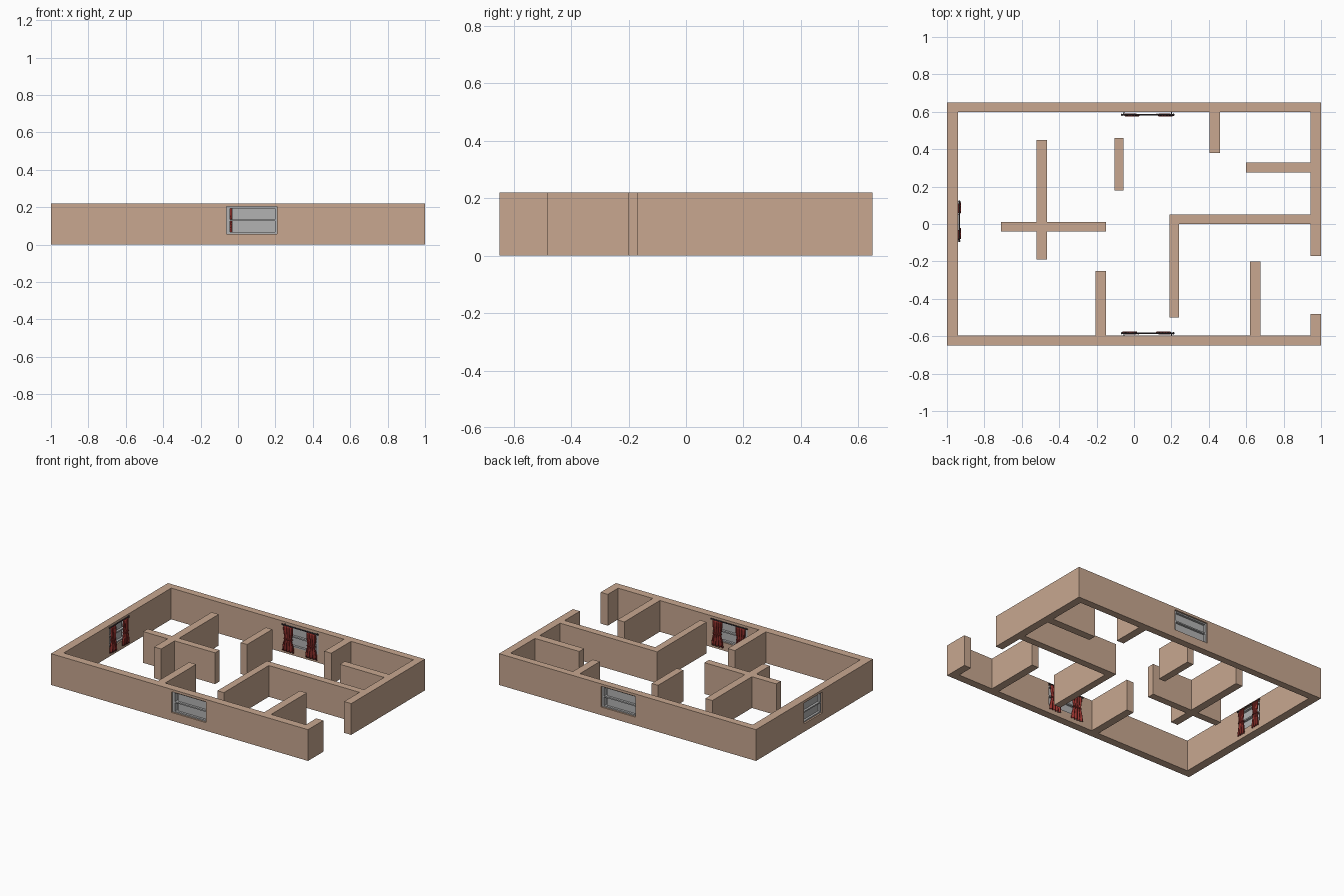
import bpy, bmesh, math
from mathutils import Matrix, Vector

if "Cube" in bpy.data.objects:
    bpy.data.objects.remove(bpy.data.objects["Cube"])

H = 0.22


def material(name, rgb):
    m = bpy.data.materials.new(name)
    m.diffuse_color = (*rgb, 1)
    m.use_nodes = True
    m.node_tree.nodes["Principled BSDF"].inputs["Base Color"].default_value = m.diffuse_color
    return m


PLASTER = material("plaster", (0.58, 0.39, 0.28))
RED = material("red_cloth", (0.28, 0.03, 0.025))
DARK = material("dark_metal", (0.05, 0.04, 0.045))
GREY = material("window_grey", (0.45, 0.45, 0.45))


def finish(name, bm, mat, matrix=Matrix()):
    bmesh.ops.recalc_face_normals(bm, faces=bm.faces)
    me = bpy.data.meshes.new(name)
    bm.to_mesh(me)
    bm.free()
    if mat:
        me.materials.append(mat)
    ob = bpy.data.objects.new(name, me)
    ob.matrix_world = matrix
    bpy.context.collection.objects.link(ob)
    return ob


def add_box(bm, x0, x1, y0, y1, z0, z1):
    m = Matrix.Translation(((x0 + x1) / 2, (y0 + y1) / 2, (z0 + z1) / 2))
    m = m @ Matrix.Diagonal((x1 - x0, y1 - y0, z1 - z0, 1))
    bmesh.ops.create_cube(bm, size=1, matrix=m)


def wall(name, outline):
    bm = bmesh.new()
    f = bm.faces.new([bm.verts.new((x, y, 0)) for x, y in outline])
    ext = bmesh.ops.extrude_face_region(bm, geom=[f])["geom"]
    top = [v for v in ext if isinstance(v, bmesh.types.BMVert)]
    bmesh.ops.translate(bm, verts=top, vec=(0, 0, H))
    # the source face stays as the floor side of the wall
    if not any(all(v.co.z < 1e-6 for v in g.verts) for g in bm.faces):
        bm.faces.new([v for v in bm.verts if v.co.z < 1e-6])
    return finish(name, bm, PLASTER)


# Outer shell with the stub walls that grow out of it, open at the doorway
shell = wall("outer_walls", [
    (1, -.48), (.945, -.48), (.945, -.595), (.675, -.595), (.675, -.2), (.62, -.2),
    (.62, -.595), (-.15, -.595), (-.15, -.25), (-.205, -.25), (-.205, -.595),
    (-.94, -.595), (-.94, .6), (.405, .6), (.405, .38), (.46, .38), (.46, .6),
    (.945, .6), (.945, .33), (.6, .33), (.6, .275), (.945, .275), (.945, .05),
    (.19, .05), (.19, -.5), (.24, -.5), (.24, 0), (.945, 0), (.945, -.17),
    (1, -.17), (1, .65), (-1, .65), (-1, -.65), (1, -.65)])

# Free-standing partitions
wall("cross_partition", [
    (-.52, -.19), (-.465, -.19), (-.465, -.04), (-.15, -.04), (-.15, .01), (-.465, .01),
    (-.465, .45), (-.52, .45), (-.52, .01), (-.71, .01), (-.71, -.04), (-.52, -.04)])
wall("short_partition", [(-.105, .18), (-.055, .18), (-.055, .46), (-.105, .46)])


def cut_opening(matrix, w, z0, z1):
    bm = bmesh.new()
    add_box(bm, -w / 2, w / 2, -0.03, 0.09, z0, z1)
    cutter = finish("opening_cutter", bm, None, matrix)
    cutter.hide_render = True
    mod = shell.modifiers.new("opening", 'BOOLEAN')
    mod.operation, mod.solver, mod.object = 'DIFFERENCE', 'EXACT', cutter
    bpy.context.view_layer.objects.active = shell
    bpy.ops.object.modifier_apply(modifier=mod.name)
    bpy.data.objects.remove(cutter)


def curtain(name, matrix, cx, width):
    # pleated cloth, gathered near the middle
    nu, nv = 24, 12
    bm = bmesh.new()
    rows = []
    for j in range(nv + 1):
        t = j / nv
        z = 0.202 - 0.177 * t
        gather = math.exp(-((t - 0.5) / 0.2) ** 2)
        w = width * (0.82 + 0.18 * t - 0.25 * gather)
        row = []
        for i in range(nu + 1):
            u = i / nu - 0.5
            y = 0.068 + (0.003 + 0.005 * t) * math.sin(u * 8 * math.pi)
            row.append(bm.verts.new((cx + u * w, y, z)))
        rows.append(row)
    for a, b in zip(rows, rows[1:]):
        for i in range(nu):
            bm.faces.new((a[i], a[i + 1], b[i + 1], b[i]))
    ob = finish(name, bm, RED, matrix)
    for p in ob.data.polygons:
        p.use_smooth = True
    s = ob.modifiers.new("cloth", 'SOLIDIFY')
    s.thickness, s.offset = 0.002, 0


def window(side, loc, turn, w):
    # local x runs along the wall, local y points into the room
    m = Matrix.Translation(Vector(loc)) @ Matrix.Rotation(math.radians(turn), 4, 'Z')
    z0, z1, h = 0.057, 0.203, w / 2
    zm = (z0 + z1) / 2
    cut_opening(m, w, z0, z1)
    # frame and middle rail
    bm = bmesh.new()
    b = 0.009
    add_box(bm, -h, -h + 2 * b, 0.012, 0.05, z0, z1)
    add_box(bm, h - b, h, 0.012, 0.05, z0, z1)
    for za, zb in ((z0, z0 + b), (zm - b / 2, zm + b / 2), (z1 - b, z1)):
        add_box(bm, -h + 2 * b, h - b, 0.012, 0.05, za, zb)
    finish(side + "_window_frame", bm, GREY, m)
    # panes, slid slightly open at one end
    bm = bmesh.new()
    for za, zb in ((z0 + b, zm - b / 2), (zm + b / 2, z1 - b)):
        add_box(bm, -h + 0.03, h - b, 0.028, 0.034, za, zb)
    finish(side + "_window_panes", bm, GREY, m)
    # rod with end knobs and brackets
    bm = bmesh.new()
    r = h + 0.003
    c = Matrix.Translation((0, 0.066, 0.205)) @ Matrix.Rotation(math.pi / 2, 4, 'Y')
    bmesh.ops.create_cone(bm, cap_ends=True, segments=10, radius1=0.004,
                          radius2=0.004, depth=2 * r, matrix=c)
    for s in (-1, 1):
        bmesh.ops.create_uvsphere(bm, u_segments=10, v_segments=6, radius=0.006,
                                  matrix=Matrix.Translation((s * r, 0.066, 0.205)))
        x = s * (h - 0.008)
        add_box(bm, x - 0.002, x + 0.002, 0.05, 0.066, 0.203, 0.207)
    finish(side + "_curtain_rod", bm, DARK, m)
    # curtain pair with tie bands
    cw = w * 0.34
    for s, n in ((-1, "left"), (1, "right")):
        cx = s * (h - cw / 2 + 0.001)
        curtain(f"{side}_{n}_curtain", m, cx, cw)
        bm = bmesh.new()
        tw = cw * 0.34
        add_box(bm, cx - tw, cx + tw, 0.06, 0.076, 0.110, 0.116)
        finish(f"{side}_{n}_curtain_tie", bm, RED, m)


window("front", (0.073, -0.65, 0), 0, 0.27)
window("back", (0.073, 0.65, 0), 180, 0.27)
window("left", (-1, 0.014, 0), -90, 0.205)
